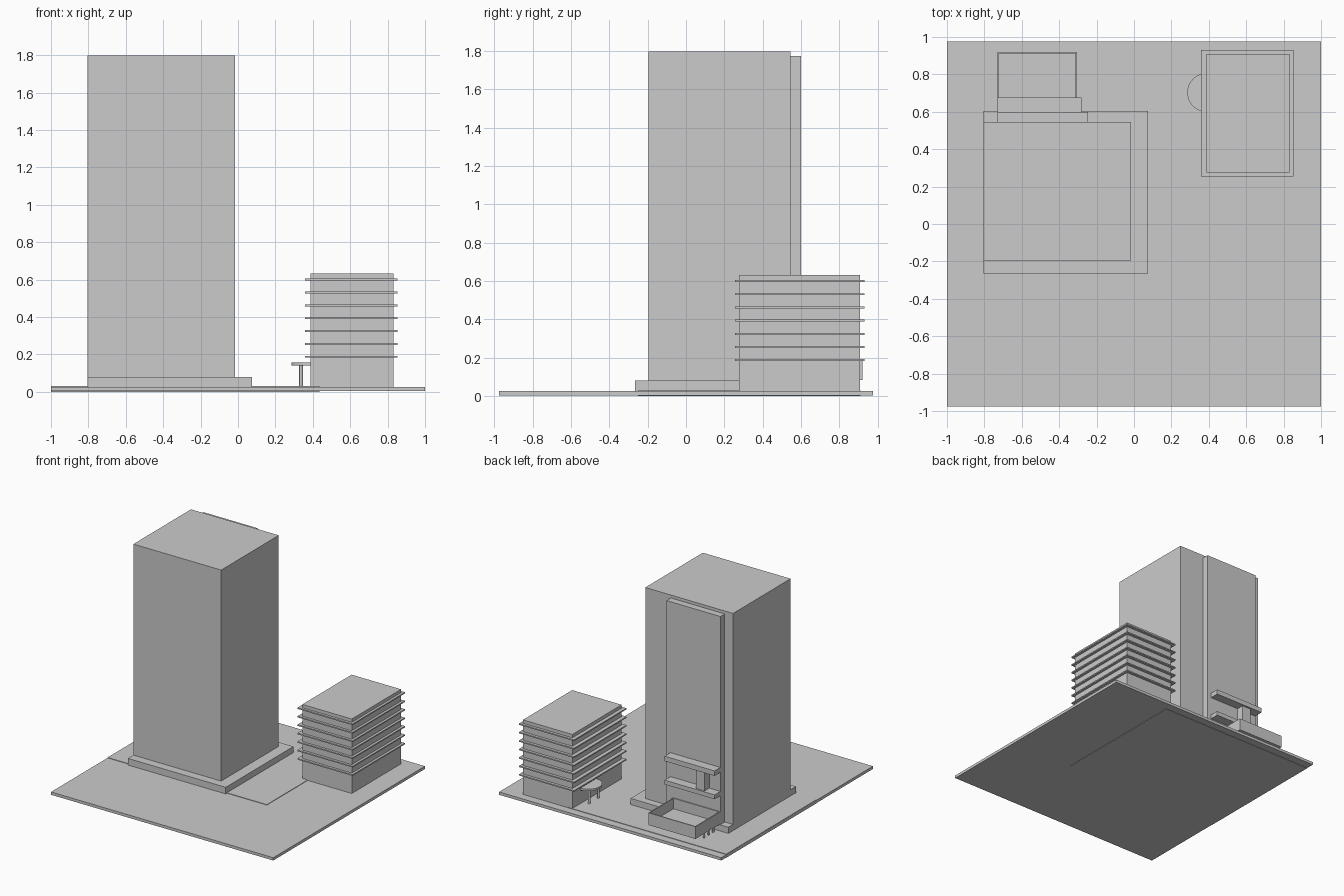
import bpy, bmesh, math

if "Cube" in bpy.data.objects:
    bpy.data.objects.remove(bpy.data.objects["Cube"])


def make(name, bm):
    bmesh.ops.recalc_face_normals(bm, faces=bm.faces)
    me = bpy.data.meshes.new(name)
    bm.to_mesh(me)
    bm.free()
    ob = bpy.data.objects.new(name, me)
    bpy.context.collection.objects.link(ob)
    return ob


def box(name, x0, x1, y0, y1, z0, z1):
    bm = bmesh.new()
    bmesh.ops.create_cube(bm, size=1)
    for v in bm.verts:
        v.co = ((x0 + x1) / 2 + v.co.x * (x1 - x0),
                (y0 + y1) / 2 + v.co.y * (y1 - y0),
                (z0 + z1) / 2 + v.co.z * (z1 - z0))
    return make(name, bm)


def prism(name, pts, z0, z1):
    bm = bmesh.new()
    face = bm.faces.new([bm.verts.new((x, y, z0)) for x, y in pts])
    res = bmesh.ops.extrude_face_region(bm, geom=[face], use_keep_orig=True)
    for v in res["geom"]:
        if isinstance(v, bmesh.types.BMVert):
            v.co.z = z1
    return make(name, bm)


def column(name, x, y, r, z0, z1, n=16):
    pts = [(x + r * math.cos(2 * math.pi * i / n), y + r * math.sin(2 * math.pi * i / n)) for i in range(n)]
    return prism(name, pts, z0, z1)


# Site base and the slightly raised paved area
box("ground_plate", -1, 1, -0.975, 0.975, 0.003, 0.026)
box("paving", -0.999, 0.435, -0.25, 0.91, 0, 0.03)

# Tower on its podium, with the rear service slab
box("podium", -0.805, 0.075, -0.265, 0.605, 0.026, 0.08)
box("tower", -0.805, -0.015, -0.195, 0.545, 0.08, 1.797)
box("rear_slab", -0.73, -0.245, 0.545, 0.60, 0.08, 1.773)

# Rear balconies joined by a post
box("upper_balcony", -0.73, -0.28, 0.60, 0.675, 0.505, 0.545)
box("lower_balcony", -0.73, -0.28, 0.60, 0.675, 0.315, 0.35)
box("balcony_post", -0.63, -0.55, 0.60, 0.66, 0.35, 0.505)

# Rear terrace: open tray with a recessed floor
terrace = box("terrace", -0.73, -0.305, 0.60, 0.92, 0.085, 0.185)
bm = bmesh.new()
bm.from_mesh(terrace.data)
bm.faces.ensure_lookup_table()
top = max(bm.faces, key=lambda f: f.calc_center_median().z)
bmesh.ops.inset_region(bm, faces=[top], thickness=0.011)
res = bmesh.ops.extrude_face_region(bm, geom=[top])
for v in res["geom"]:
    if isinstance(v, bmesh.types.BMVert):
        v.co.z = 0.1
bmesh.ops.delete(bm, geom=[top], context="FACES")
bm.to_mesh(terrace.data)
bm.free()

# Terrace supports
for x in (-0.70, -0.335):
    for y in (0.65, 0.71, 0.77):
        column("terrace_column", x, y, 0.008, 0.026, 0.085)

# Low block with projecting floor ledges
box("low_block", 0.387, 0.832, 0.275, 0.908, 0.026, 0.632)
for i in range(7):
    z = 0.187 + 0.0688 * i
    box("floor_ledge", 0.357, 0.852, 0.255, 0.93, z - 0.005, z + 0.005)

# Half-round entrance canopy on two columns
arc = [(0.388 + 0.103 * math.cos(a), 0.703 + 0.103 * math.sin(a))
       for a in (math.pi / 2 + math.pi * i / 24 for i in range(25))]
prism("entrance_canopy", arc, 0.14, 0.156)
for y in (0.645, 0.762):
    column("canopy_column", 0.337, y, 0.01, 0.026, 0.14)
